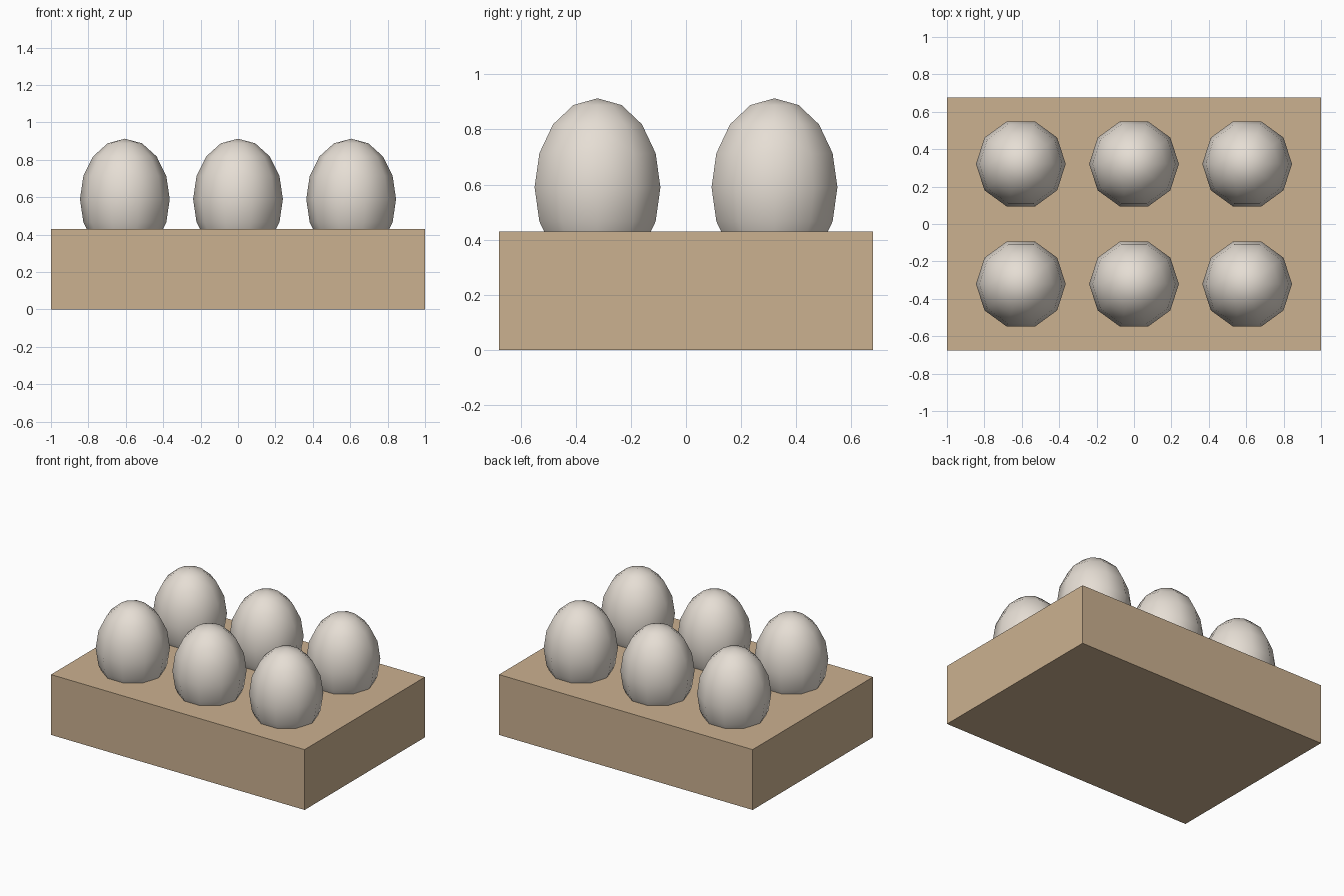
import bpy, bmesh, math
from mathutils import Vector

cube = bpy.data.objects.get("Cube")
if cube:
    bpy.data.objects.remove(cube, do_unlink=True)


def make_material(name, rgb):
    mat = bpy.data.materials.new(name)
    mat.use_nodes = True
    colour = (*rgb, 1)
    mat.diffuse_color = colour
    mat.node_tree.nodes["Principled BSDF"].inputs["Base Color"].default_value = colour
    return mat


def add_object(name, mesh, location):
    obj = bpy.data.objects.new(name, mesh)
    obj.location = location
    bpy.context.collection.objects.link(obj)
    return obj


cardboard = make_material("cardboard_tan", (0.6, 0.44, 0.28))
shell = make_material("eggshell_white", (0.79, 0.73, 0.66))

# Tray: a plain solid box
TRAY = Vector((2.0, 1.355, 0.43))
bm = bmesh.new()
bmesh.ops.create_cube(bm, size=1)
bmesh.ops.scale(bm, vec=TRAY, verts=bm.verts)
tray_mesh = bpy.data.meshes.new("tray")
bm.to_mesh(tray_mesh)
bm.free()
tray_mesh.materials.append(cardboard)
add_object("tray", tray_mesh, (0, 0, TRAY.z / 2))

# Egg: half an ellipse spun around the upright axis
RADIUS, HALF_HEIGHT, RINGS, SIDES = 0.24, 0.323, 8, 10
bm = bmesh.new()
profile = []
for i in range(RINGS + 1):
    a = math.pi * i / RINGS
    profile.append(bm.verts.new((RADIUS * math.sin(a), 0, HALF_HEIGHT * math.cos(a))))
edges = [bm.edges.new(pair) for pair in zip(profile, profile[1:])]
bmesh.ops.spin(bm, geom=profile + edges, cent=(0, 0, 0), axis=(0, 0, 1),
               angle=math.tau, steps=SIDES)
bmesh.ops.remove_doubles(bm, verts=bm.verts, dist=0.001)
bmesh.ops.recalc_face_normals(bm, faces=bm.faces)
for face in bm.faces:
    face.smooth = True
egg_mesh = bpy.data.meshes.new("egg")
bm.to_mesh(egg_mesh)
bm.free()
egg_mesh.materials.append(shell)

# Two rows of three eggs resting in the tray
for row, y in (("front", -0.321), ("back", 0.321)):
    for column, x in (("right", -0.605), ("middle", 0), ("left", 0.605)):
        add_object(f"egg_{row}_{column}", egg_mesh, (x, y, 0.59))
